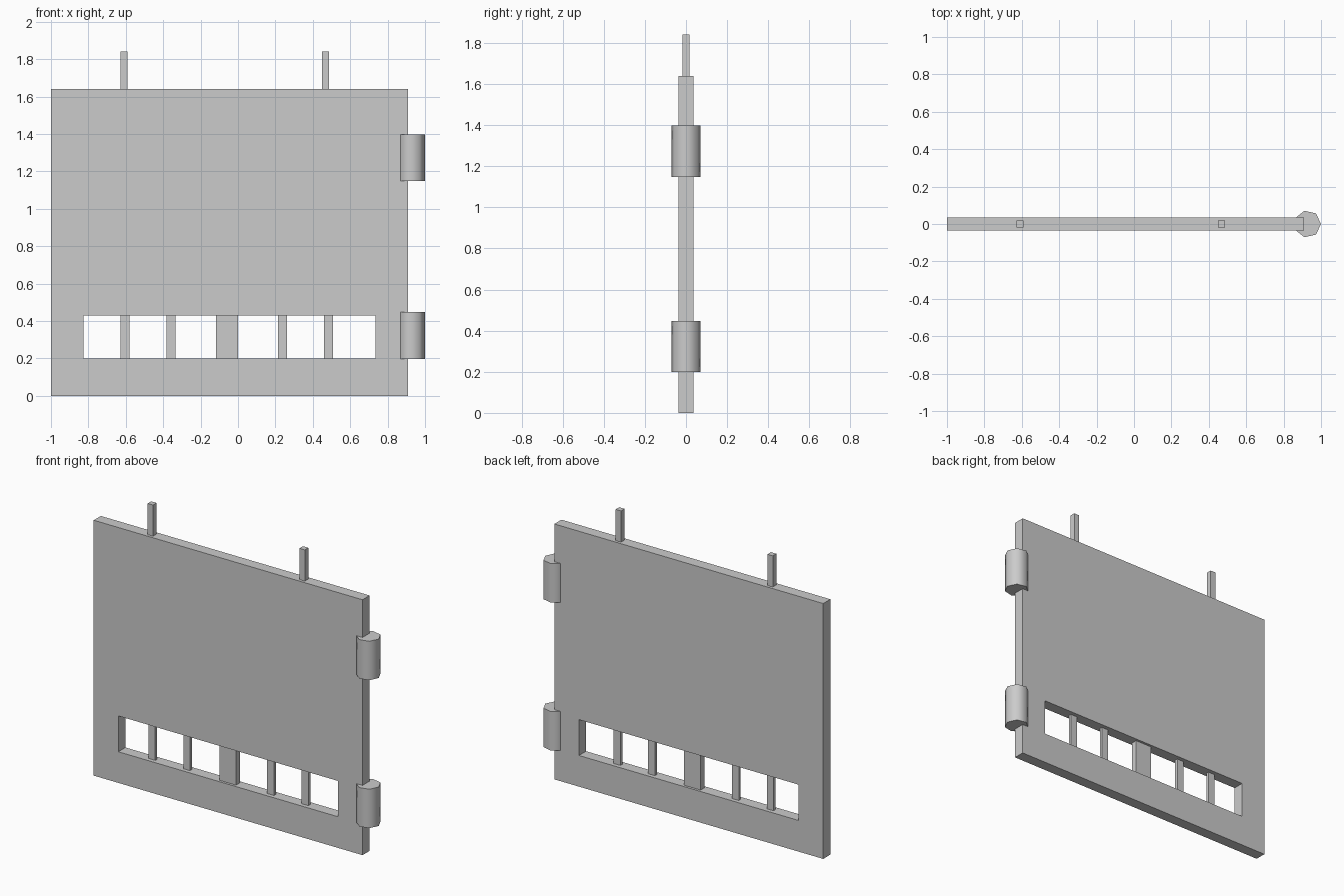
import bpy, bmesh, math

default_cube = bpy.data.objects.get("Cube")
if default_cube:
    bpy.data.objects.remove(default_cube, do_unlink=True)

grey = bpy.data.materials.new("plain_grey")
grey.use_nodes = True
colour = (0.6, 0.6, 0.6, 1)
grey.diffuse_color = colour
grey.node_tree.nodes["Principled BSDF"].inputs["Base Color"].default_value = colour


def box(name, x0, x1, depth, z0, z1):
    """Box centred on y = 0."""
    bpy.ops.mesh.primitive_cube_add(size=1, location=((x0 + x1) / 2, 0, (z0 + z1) / 2))
    ob = bpy.context.object
    ob.name = name
    ob.scale = (x1 - x0, depth, z1 - z0)
    bpy.ops.object.transform_apply(location=False, rotation=False, scale=True)
    ob.data.materials.append(grey)
    return ob


# Door panel: a 3 x 3 grid without its middle cell, given thickness
THICK = 0.072
xs = (-1, -0.825, 0.735, 0.91)
zs = (0, 0.2, 0.43, 1.64)
bm = bmesh.new()
grid = [[bm.verts.new((x, 0, z)) for x in xs] for z in zs]
for r in range(3):
    for c in range(3):
        if (r, c) != (1, 1):
            bm.faces.new((grid[r][c], grid[r][c + 1], grid[r + 1][c + 1], grid[r + 1][c]))
mesh = bpy.data.meshes.new("door_panel")
bm.to_mesh(mesh)
bm.free()
mesh.materials.append(grey)
panel = bpy.data.objects.new("door_panel", mesh)
bpy.context.collection.objects.link(panel)
solid = panel.modifiers.new("thickness", "SOLIDIFY")
solid.thickness = THICK
solid.offset = 0

# Window bars, thin ones either side of a wide middle post
for i, x in enumerate((-0.605, -0.358, 0.238, 0.483)):
    box(f"window_bar_{i + 1}", x - 0.024, x + 0.024, 0.02, 0.2, 0.43)
box("window_post", -0.118, 0, 0.04, 0.2, 0.43)

# Pins standing on the top edge
for side, x in (("right", -0.61), ("left", 0.468)):
    box(f"top_pin_{side}", x - 0.019, x + 0.019, 0.036, 1.6, 1.84)

# Seven-sided hinge barrels, smooth around the side
for place, z in (("lower", 0.323), ("upper", 1.273)):
    bpy.ops.mesh.primitive_cylinder_add(vertices=7, radius=0.0725, depth=0.25,
                                        location=(0.9275, 0, z),
                                        rotation=(0, 0, -math.pi / 2))
    hinge = bpy.context.object
    hinge.name = f"hinge_{place}"
    hinge.data.materials.append(grey)
    bpy.ops.object.shade_smooth_by_angle(angle=math.radians(60))
